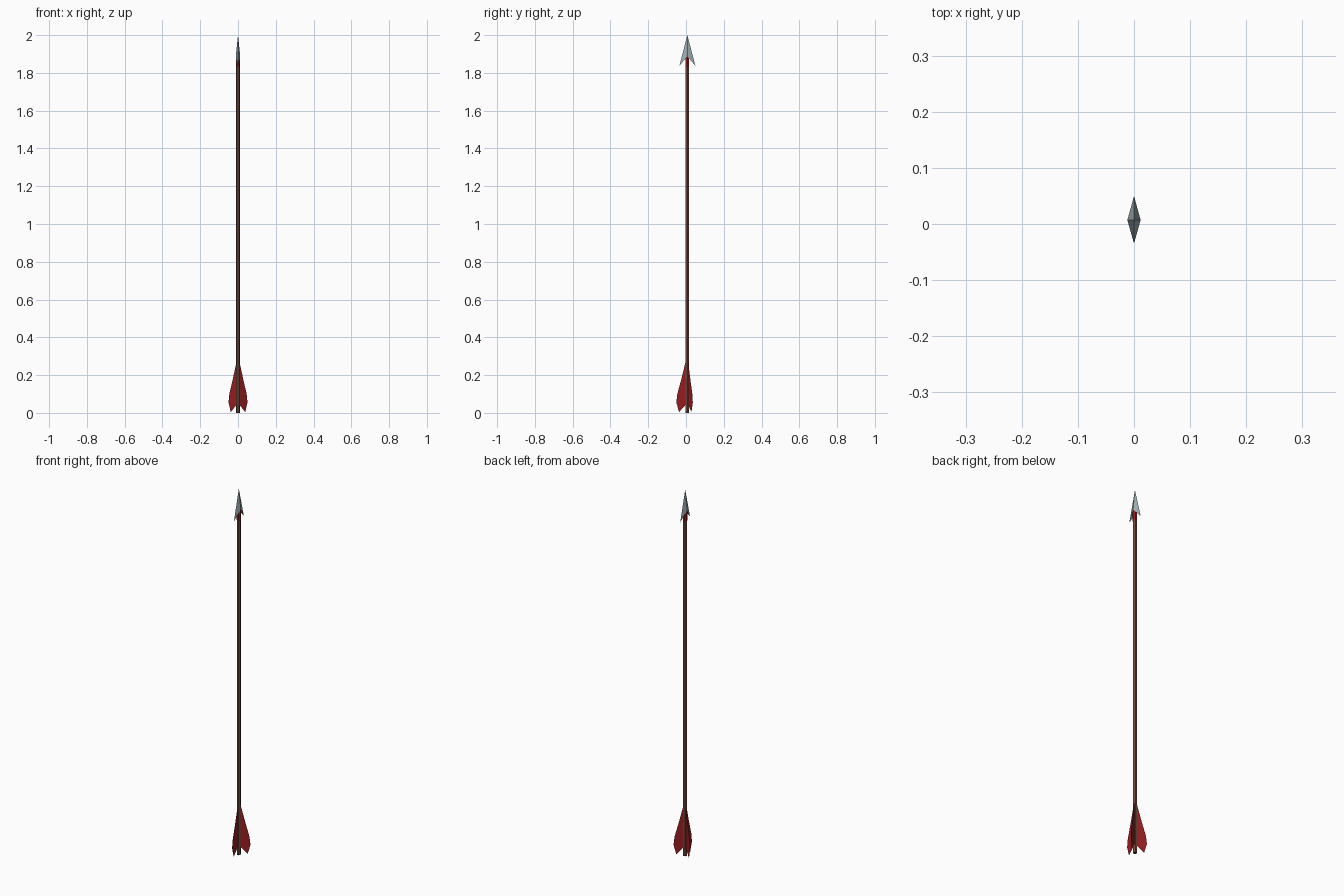
import bpy, bmesh, math

if "Cube" in bpy.data.objects:
    bpy.data.objects.remove(bpy.data.objects["Cube"])

CY = 0.007  # the arrow's axis sits slightly behind centre


def material(name, rgb):
    m = bpy.data.materials.new(name)
    m.diffuse_color = (*rgb, 1)
    m.use_nodes = True
    m.node_tree.nodes["Principled BSDF"].inputs["Base Color"].default_value = m.diffuse_color
    return m


wood = material("brown_wood", (0.17, 0.065, 0.042))
red = material("red_feather", (0.30, 0.012, 0.014))
steel = material("grey_steel", (0.36, 0.44, 0.46))


def mesh_object(name, verts, faces, mat):
    me = bpy.data.meshes.new(name)
    me.from_pydata(verts, [], faces)
    bm = bmesh.new()
    bm.from_mesh(me)
    bmesh.ops.recalc_face_normals(bm, faces=bm.faces)
    bm.to_mesh(me)
    bm.free()
    me.materials.append(mat)
    ob = bpy.data.objects.new(name, me)
    bpy.context.collection.objects.link(ob)
    return ob


def lathe(name, profile, mat, n=6):
    """Faceted turned part from (radius, z) pairs, capped at both ends."""
    verts = [(r * math.cos(2 * math.pi * i / n),
              CY + r * math.sin(2 * math.pi * i / n), z)
             for r, z in profile for i in range(n)]
    faces = [(k * n + i, k * n + (i + 1) % n, (k + 1) * n + (i + 1) % n, (k + 1) * n + i)
             for k in range(len(profile) - 1) for i in range(n)]
    faces += [tuple(range(n)), tuple(range(len(verts) - n, len(verts)))]
    return mesh_object(name, verts, faces, mat)


# Shaft
lathe("shaft", [(0.0108, 0), (0.0108, 1.83)], wood)

# Red binding under the head
lathe("binding", [(0.0114, 1.83), (0.0114, 1.889)], red)

# Barbed head: tip, two barbs, two side ridges
mesh_object("arrowhead",
            [(0, CY, 2.0), (0, CY + 0.043, 1.837), (0.0118, CY, 1.888),
             (0, CY - 0.042, 1.837), (-0.0118, CY, 1.888)],
            [(0, 1, 2), (0, 2, 3), (0, 3, 4), (0, 4, 1), (1, 4, 2), (3, 2, 4)], steel)

# Three flat feather vanes around the tail, (radius, z) outline
outline = [(0.008, 0.275), (0.034, 0.17), (0.053, 0.10), (0.058, 0.055),
           (0.044, 0.004), (0.008, 0.044)]
for i in range(3):
    a = math.radians(-90 + 120 * i)
    mesh_object(f"feather_vane_{i + 1}",
                [(r * math.cos(a), CY + r * math.sin(a), z) for r, z in outline],
                [tuple(range(len(outline)))], red)
